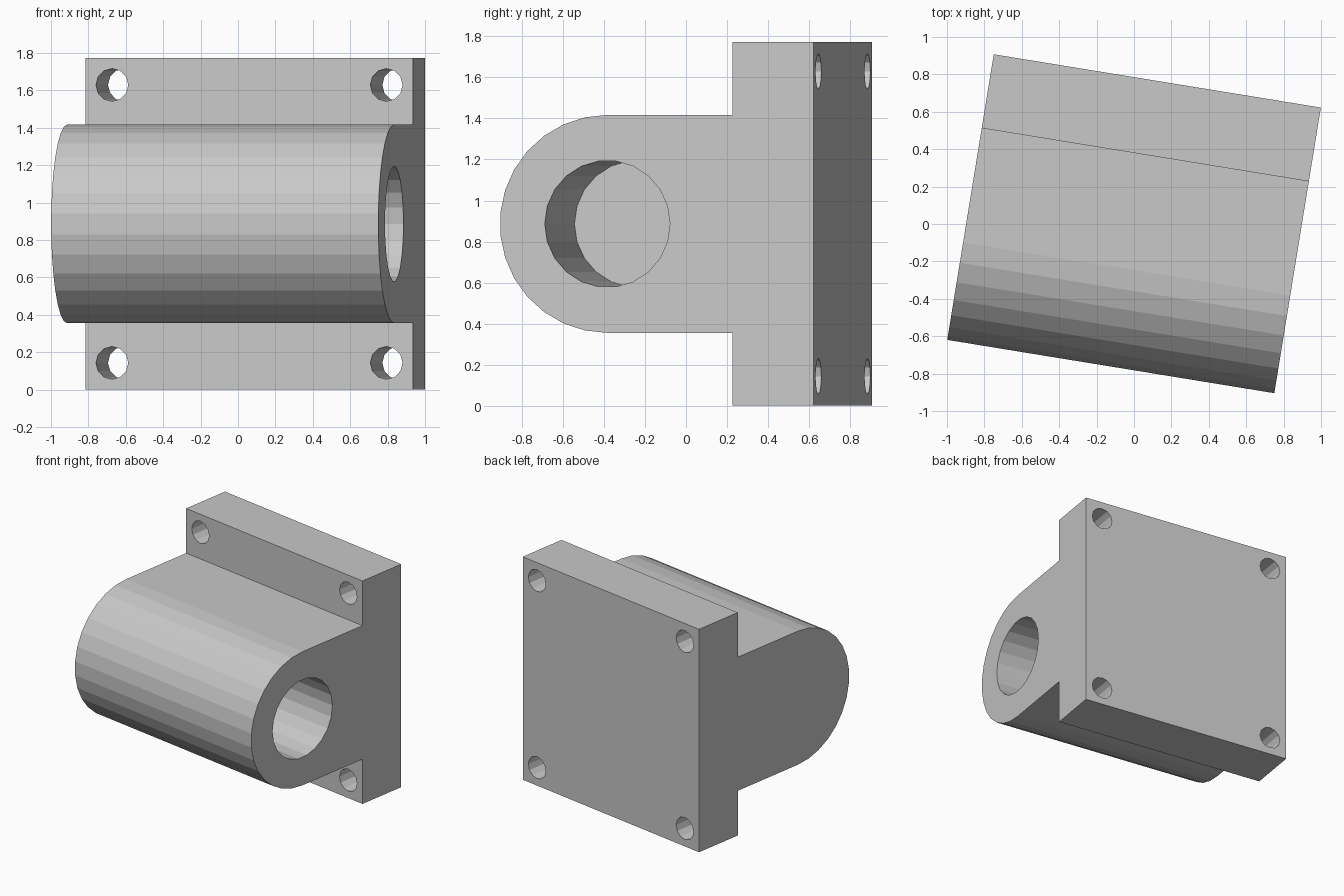
import bpy, bmesh
from math import radians, sin, cos, pi
from mathutils import Matrix, Vector

cube = bpy.data.objects.get("Cube")
if cube:
    bpy.data.objects.remove(cube, do_unlink=True)

HALF = 0.886                # half the square plate, also the mid height
FRONT, BACK = -0.775, 0.775
PLATE_FRONT = BACK - 0.40
BOSS_R, BORE_R, BOLT_R = 0.531, 0.309, 0.0875
AXIS_Y = FRONT + BOSS_R
BOLT_OFFSET = 0.743
BORE_DEPTH = 0.9
TURN = radians(-9.25)

grey = bpy.data.materials.new("plain grey")
grey.use_nodes = True
colour = (0.58, 0.58, 0.58, 1)
grey.diffuse_color = colour
grey.node_tree.nodes["Principled BSDF"].inputs["Base Color"].default_value = colour


def make_object(name, bm):
    bmesh.ops.recalc_face_normals(bm, faces=bm.faces)
    mesh = bpy.data.meshes.new(name)
    bm.to_mesh(mesh)
    bm.free()
    mesh.materials.append(grey)
    obj = bpy.data.objects.new(name, mesh)
    bpy.context.collection.objects.link(obj)
    obj.rotation_euler.z = TURN
    return obj


def cylinder(bm, centre, radius, length, sides, rotation):
    bmesh.ops.create_cone(bm, cap_ends=True, segments=sides, radius1=radius,
                          radius2=radius, depth=length,
                          matrix=Matrix.Translation(centre) @ rotation)


# Bearing block: side profile of plate and rounded boss, extruded sideways
steps = 15
arc = [(AXIS_Y - BOSS_R * sin(pi * i / steps), HALF + BOSS_R * cos(pi * i / steps))
       for i in range(steps + 1)]
profile = [(BACK, 0), (BACK, 2 * HALF), (PLATE_FRONT, 2 * HALF),
           (PLATE_FRONT, HALF + BOSS_R), *arc,
           (PLATE_FRONT, HALF - BOSS_R), (PLATE_FRONT, 0)]
bm = bmesh.new()
face = bm.faces.new([bm.verts.new((-HALF, y, z)) for y, z in profile])
swept = bmesh.ops.extrude_face_region(bm, geom=[face])
bmesh.ops.translate(bm, vec=Vector((2 * HALF, 0, 0)),
                    verts=[v for v in swept["geom"] if isinstance(v, bmesh.types.BMVert)])
block = make_object("bearing_block", bm)

# Cutters: blind shaft bore from one end, four bolt holes through the plate
bm = bmesh.new()
overshoot = 0.1
cylinder(bm, (HALF + (overshoot - BORE_DEPTH) / 2, AXIS_Y, HALF), BORE_R,
         BORE_DEPTH + overshoot, 22,
         Matrix.Rotation(pi / 2, 4, "Y") @ Matrix.Rotation(pi / 2, 4, "Z")
         @ Matrix.Rotation(pi / 2, 4, "Z"))
for sx in (-1, 1):
    for sz in (-1, 1):
        cylinder(bm, (sx * BOLT_OFFSET, (PLATE_FRONT + BACK) / 2, HALF + sz * BOLT_OFFSET),
                 BOLT_R, 0.6, 12, Matrix.Rotation(pi / 2, 4, "X"))
cutter = make_object("hole_cutter", bm)
cutter.hide_render = True

# Cut the holes and discard the cutter
bpy.context.view_layer.objects.active = block
cut = block.modifiers.new("holes", "BOOLEAN")
cut.operation = "DIFFERENCE"
cut.solver = "EXACT"
cut.object = cutter
bpy.context.view_layer.update()
bpy.ops.object.modifier_apply(modifier=cut.name)
bpy.data.objects.remove(cutter, do_unlink=True)
